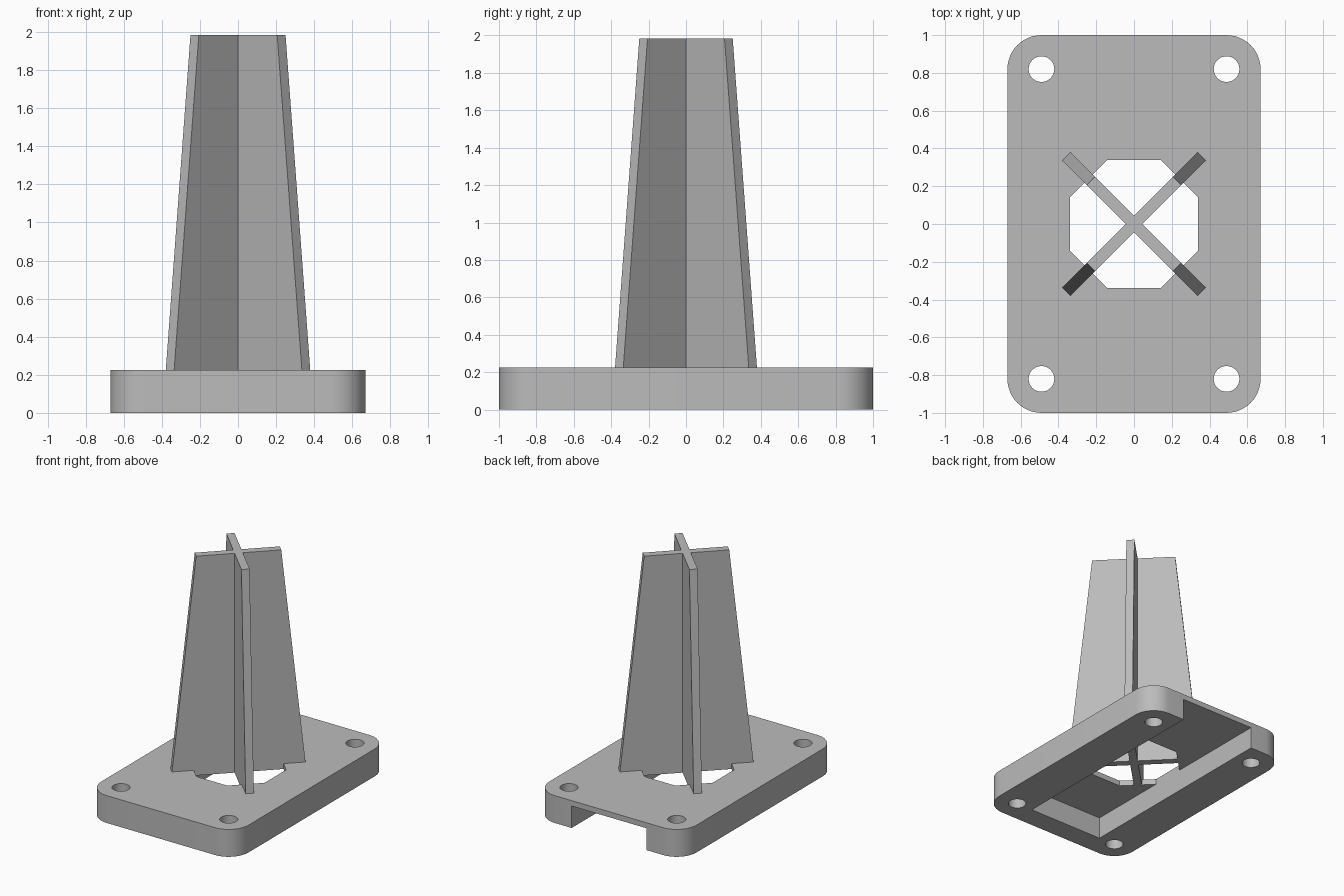
import bpy, bmesh, math
from mathutils import Matrix, Vector

cube = bpy.data.objects.get("Cube")
if cube:
    bpy.data.objects.remove(cube, do_unlink=True)

GREY = bpy.data.materials.new("plain grey")
GREY.use_nodes = True
colour = (0.5, 0.5, 0.5, 1)
GREY.diffuse_color = colour
GREY.node_tree.nodes["Principled BSDF"].inputs["Base Color"].default_value = colour

# Main dimensions
HALF_X, HALF_Y = 0.67, 1.0
PLATE_TOP, ROOF_UNDER, TOP = 0.225, 0.18, 1.985
CORNER_R, HOLE_R = 0.18, 0.068
SLOT = 0.34
FIN_HALF = 0.031


def loft(name, lower, upper, z0, z1):
    """Solid between two matching outlines."""
    bm = bmesh.new()
    a = [bm.verts.new((x, y, z0)) for x, y in lower]
    b = [bm.verts.new((x, y, z1)) for x, y in upper]
    bm.faces.new(reversed(a))
    bm.faces.new(b)
    n = len(a)
    for i in range(n):
        j = (i + 1) % n
        bm.faces.new((a[i], a[j], b[j], b[i]))
    mesh = bpy.data.meshes.new(name)
    bm.to_mesh(mesh)
    bm.free()
    mesh.materials.append(GREY)
    obj = bpy.data.objects.new(name, mesh)
    bpy.context.collection.objects.link(obj)
    return obj


def prism(name, outline, z0, z1):
    return loft(name, outline, outline, z0, z1)


def arc(cx, cy, r, start, sweep, steps):
    return [(cx + r * math.cos(start + sweep * i / steps),
             cy + r * math.sin(start + sweep * i / steps)) for i in range(steps + 1)]


def make_active(obj):
    bpy.ops.object.select_all(action='DESELECT')
    obj.select_set(True)
    bpy.context.view_layer.objects.active = obj


def cut(target, cutter):
    mod = target.modifiers.new("cut", 'BOOLEAN')
    mod.operation, mod.solver, mod.object = 'DIFFERENCE', 'EXACT', cutter
    make_active(target)
    bpy.ops.object.modifier_apply(modifier=mod.name)
    bpy.data.objects.remove(cutter, do_unlink=True)


# Base plate with rounded corners
hx, hy = HALF_X - CORNER_R, HALF_Y - CORNER_R
outline = []
for k, (sx, sy) in enumerate(((1, 1), (-1, 1), (-1, -1), (1, -1))):
    outline += arc(sx * hx, sy * hy, CORNER_R, k * math.pi / 2, math.pi / 2, 12)
plate = prism("base_plate", outline, 0, PLATE_TOP)

# Underside channel, open at the back
channel = [(-SLOT, -hy), (SLOT, -hy), (SLOT, 1.2), (-SLOT, 1.2)]
cut(plate, prism("channel_cutter", channel, -0.1, ROOF_UNDER))

# Octagonal window under the fins
c = 0.14
octagon = [(SLOT, -c), (SLOT, c), (c, SLOT), (-c, SLOT),
           (-SLOT, c), (-SLOT, -c), (-c, -SLOT), (c, -SLOT)]
cut(plate, prism("window_cutter", octagon, 0.1, 0.4))

# Four screw holes
for sx in (-1, 1):
    for sy in (-1, 1):
        ring = arc(sx * hx, sy * hy, HOLE_R, 0, math.tau, 32)[:-1]
        cut(plate, prism("hole_cutter", ring, -0.1, 0.4))

make_active(plate)
bpy.ops.object.shade_smooth_by_angle(angle=math.radians(30))


# Tapered cross of four diagonal fins
def cross(reach):
    points = []
    for k in range(4):
        turn = Matrix.Rotation(math.radians(45 + 90 * k), 2)
        for p in ((reach, -FIN_HALF), (reach, FIN_HALF), (FIN_HALF, FIN_HALF)):
            points.append(tuple(turn @ Vector(p)))
    return points


loft("cross_fins", cross(0.51), cross(0.322), ROOF_UNDER + 0.001, TOP)
